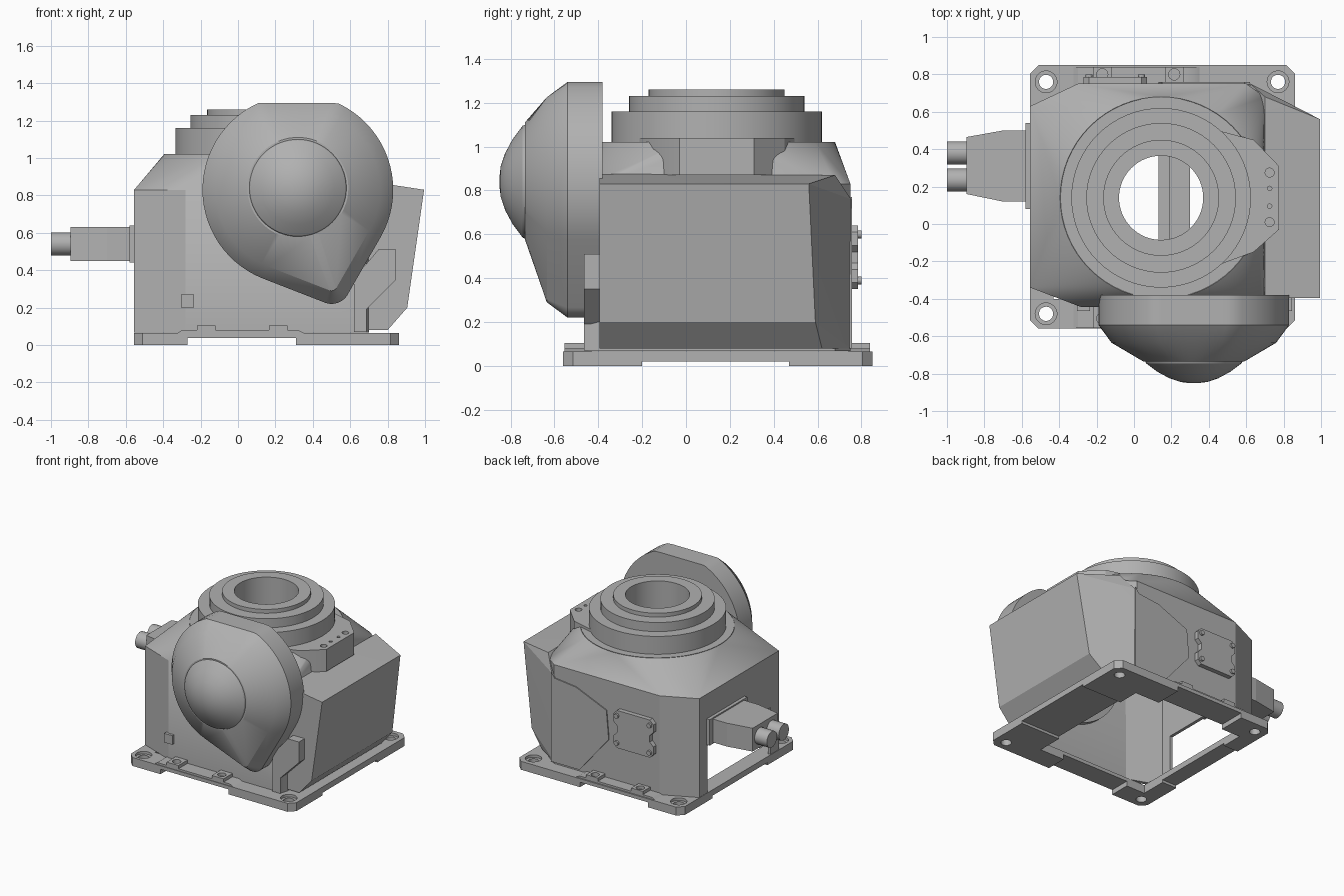
import bpy, bmesh
from math import cos, sin, pi, radians
from mathutils import Matrix, Vector

cube = bpy.data.objects.get("Cube")
if cube:
    bpy.data.objects.remove(cube)

grey = bpy.data.materials.new("cast_grey")
grey.use_nodes = True
colour = (0.44, 0.44, 0.44, 1)
grey.diffuse_color = colour
grey.node_tree.nodes["Principled BSDF"].inputs["Base Color"].default_value = colour


def shade(obj, angle):
    bpy.ops.object.select_all(action='DESELECT')
    obj.select_set(True)
    bpy.context.view_layer.objects.active = obj
    bpy.ops.object.shade_smooth_by_angle(angle=radians(angle))


def finish(name, bm, angle=28):
    bmesh.ops.recalc_face_normals(bm, faces=bm.faces)
    mesh = bpy.data.meshes.new(name)
    bm.to_mesh(mesh)
    bm.free()
    mesh.materials.append(grey)
    obj = bpy.data.objects.new(name, mesh)
    bpy.context.collection.objects.link(obj)
    shade(obj, angle)
    return obj


def add_box(bm, x0, x1, y0, y1, z0, z1):
    m = Matrix.Translation(((x0 + x1) / 2, (y0 + y1) / 2, (z0 + z1) / 2))
    m = m @ Matrix.Diagonal((x1 - x0, y1 - y0, z1 - z0, 1))
    bmesh.ops.create_cube(bm, size=1, matrix=m)


def add_cyl(bm, centre, r, depth, axis='Z', n=32):
    turn = {'Z': Matrix(), 'X': Matrix.Rotation(pi / 2, 4, 'Y'),
            'Y': Matrix.Rotation(pi / 2, 4, 'X')}[axis]
    bmesh.ops.create_cone(bm, cap_ends=True, segments=n, radius1=r, radius2=r,
                          depth=depth, matrix=Matrix.Translation(centre) @ turn)


def hull(points):
    bm = bmesh.new()
    for p in points:
        bm.verts.new(p)
    bmesh.ops.convex_hull(bm, input=bm.verts[:])
    bmesh.ops.dissolve_limit(bm, angle_limit=0.01, verts=bm.verts[:], edges=bm.edges[:])
    return bm


def loft(bm, rings, caps=True):
    for r0, r1 in zip(rings, rings[1:]):
        for i in range(len(r0)):
            j = (i + 1) % len(r0)
            bm.faces.new((r0[i], r0[j], r1[j], r1[i]))
    if caps:
        bm.faces.new(rings[0])
        bm.faces.new(rings[-1])


def prism(bm, outline, lo, hi, axis):
    """Extrude a 2D outline along Y (outline in x, z) or Z (outline in x, y)."""
    place = (lambda a, b, c: (a, c, b)) if axis == 'Y' else (lambda a, b, c: (a, b, c))
    loft(bm, [[bm.verts.new(place(a, b, c)) for a, b in outline] for c in (lo, hi)])


def cut(obj, cutter_bm, angle=28):
    """Subtract a shape made of separate, non-overlapping solids."""
    cutter = finish("cutter", cutter_bm)
    cutter.hide_render = True
    mod = obj.modifiers.new("cut", 'BOOLEAN')
    mod.operation, mod.solver, mod.object = 'DIFFERENCE', 'EXACT', cutter
    mod.use_self = True
    bpy.context.view_layer.objects.active = obj
    for name in [m.name for m in obj.modifiers if m.type in {'SOLIDIFY', 'BOOLEAN'}]:
        bpy.ops.object.modifier_apply(modifier=name)
    bpy.data.objects.remove(cutter)
    shade(obj, angle)


def circle(cx, cy, r, n=64):
    return [(cx + r * cos(2 * pi * i / n), cy + r * sin(2 * pi * i / n)) for i in range(n)]


CX, CY = 0.145, 0.14
CORNERS = [(x, y) for x in (-0.47, 0.77) for y in (-0.48, 0.76)]

# Base frame: chamfered plate, then open middle with bolt holes, then foot notches
c = 0.045
bm = bmesh.new()
prism(bm, [(-0.555 + c, -0.56), (0.86 - c, -0.56), (0.86, -0.56 + c), (0.86, 0.85 - c),
           (0.86 - c, 0.85), (-0.555 + c, 0.85), (-0.555, 0.85 - c), (-0.555, -0.56 + c)],
      0, 0.065, 'Z')
base = finish("base_frame", bm)
bm = bmesh.new()
add_box(bm, -0.43, 0.52, -0.4, 0.64, -0.1, 0.2)
for x, y in CORNERS:
    add_cyl(bm, (x, y, 0), 0.038, 0.3)
cut(base, bm)
bm = bmesh.new()
for x, y in CORNERS:
    add_cyl(bm, (x, y, 0.095), 0.058, 0.1)
for y0, y1 in ((-0.7, -0.38), (0.62, 0.95)):
    add_box(bm, -0.27, 0.31, y0, y1, -0.1, 0.038)
for x0, x1 in ((-0.7, -0.41), (0.5, 0.95)):
    add_box(bm, x0, x1, -0.2, 0.47, -0.1, 0.02)
cut(base, bm)

# Raised drilled strips with two tabs on the front and back rails
for side, y0, y1 in (("front", -0.555, -0.43), ("back", 0.74, 0.84)):
    bm = bmesh.new()
    prism(bm, [(-0.33, 0.06), (-0.3, 0.08), (-0.22, 0.08), (-0.22, 0.105), (-0.12, 0.105),
               (-0.12, 0.08), (0.165, 0.08), (0.165, 0.105), (0.265, 0.105),
               (0.265, 0.08), (0.32, 0.08), (0.36, 0.06)], y0, y1, 'Y')
    tabs = finish(side + "_rail_tabs", bm)
    bm = bmesh.new()
    for x in (-0.17, 0.215):
        add_cyl(bm, (x, -0.505 if y0 < 0 else 0.8, 0.115), 0.03, 0.07, n=24)
    cut(tabs, bm)

# Hollow body: straight chamfered walls blending into a round shoulder
plan = [(-0.555, -0.34), (-0.28, -0.445), (0.685, -0.445), (0.7, -0.39), (0.7, 0.68),
        (0.6, 0.75), (-0.3, 0.75), (-0.555, 0.63)]
pts = [(x, y, z) for x, y in plan for z in (0.067, 0.83)]
pts += [(x, y, 1.02) for x, y in circle(CX, CY, 0.54)]
bm = hull(pts)
flat = [f for f in bm.faces if abs(f.normal.z) > 0.99]
bmesh.ops.delete(bm, geom=flat, context='FACES')
body = finish("body_shell", bm)
wall = body.modifiers.new("wall", 'SOLIDIFY')
wall.thickness, wall.offset = 0.03, -1
bm = bmesh.new()
add_box(bm, -0.7, -0.45, -0.24, 0.53, 0, 0.43)
cut(body, bm, 15)

# Stepped turntable rings with a through bore
profile = [(0.225, 0.99), (0.53, 0.99), (0.538, 1.022), (0.48, 1.022), (0.48, 1.16),
           (0.4, 1.16), (0.4, 1.23), (0.31, 1.23), (0.31, 1.26), (0.225, 1.26)]
bm = bmesh.new()
rings = [[bm.verts.new((x, y, z)) for x, y in circle(CX, CY, r)] for r, z in profile]
loft(bm, rings + rings[:1], caps=False)
finish("turntable_rings", bm)

# Inner crossbeam under the bore
bm = bmesh.new()
prism(bm, [(0.13, 0.6), (0.3, 0.6), (0.3, 0.64), (0.19, 0.64), (0.19, 0.68), (0.13, 0.68)],
      -0.42, 0.73, 'Y')
finish("inner_beam", bm)

# Stop block on the turntable side
bm = bmesh.new()
prism(bm, [(0.45, -0.22), (0.64, -0.15), (0.775, -0.03), (0.775, 0.31),
           (0.64, 0.45), (0.45, 0.5)], 0.87, 1.04, 'Z')
stop = finish("stop_block", bm)
bm = bmesh.new()
for y, r in ((0.275, 0.024), (0.19, 0.012), (0.095, 0.012), (0.01, 0.024)):
    add_cyl(bm, (0.725, y, 1.04), r, 0.08, n=16)
cut(stop, bm)

# Side housing with sloped outer face and angled back
finish("side_housing", hull([
    (0.6, -0.395, 0.08), (0.8, -0.395, 0.08), (0.905, -0.395, 0.2),
    (0.995, -0.395, 0.83), (0.7, -0.395, 0.875), (0.995, 0.56, 0.83),
    (0.905, 0.59, 0.2), (0.8, 0.62, 0.08), (0.7, 0.68, 0.87),
    (0.62, 0.752, 0.76), (0.6, 0.752, 0.08)]), 10)

# Thin rear cover with a stepped edge
bm = bmesh.new()
prism(bm, [(0.62, 0.77), (0.59, 0.73), (0.41, 0.71), (0.15, 0.6), (0.13, 0.38),
           (0.38, 0.08), (0.62, 0.08)], 0.745, 0.758, 'Y')
finish("rear_cover", bm)

# Front bracket and small front block
bm = bmesh.new()
prism(bm, [(0.75, 0.51), (0.845, 0.51), (0.845, 0.35), (0.687, 0.19), (0.687, 0.07),
           (0.62, 0.07), (0.62, 0.36), (0.7, 0.45)], -0.465, -0.39, 'Y')
finish("front_bracket", bm)
bm = bmesh.new()
add_box(bm, -0.305, -0.235, -0.465, -0.42, 0.2, 0.27)
finish("front_block", bm)

# Rear service panel with corner bolts
bm = bmesh.new()
prism(bm, [(-0.27, 0.38), (-0.24, 0.35), (0.04, 0.35), (0.07, 0.38), (0.07, 0.44),
           (0.04, 0.47), (0.04, 0.52), (0.07, 0.55), (0.07, 0.61), (0.04, 0.64),
           (-0.24, 0.64), (-0.27, 0.61), (-0.27, 0.55), (-0.24, 0.52), (-0.24, 0.47),
           (-0.27, 0.44)], 0.74, 0.785, 'Y')
for x in (-0.24, 0.04):
    for z in (0.39, 0.6):
        add_cyl(bm, (x, 0.785, z), 0.018, 0.03, 'Y', 16)
finish("rear_panel", bm)

# Connector housing, flange and two plugs
bm = bmesh.new()
prism(bm, [(-0.895, 0.16), (-0.7, 0.12), (-0.54, 0.12), (-0.54, 0.5),
           (-0.7, 0.5), (-0.895, 0.465)], 0.45, 0.63, 'Z')
add_box(bm, -0.58, -0.54, 0.08, 0.54, 0.44, 0.64)
finish("connector_housing", bm, 5)
for side, y in (("left", 0.235), ("right", 0.38)):
    bm = bmesh.new()
    add_cyl(bm, (-0.93, y, 0.54), 0.062, 0.14, 'X')
    finish(side + "_plug", bm)

# Neck joining the body to the drive cover
bm = bmesh.new()
add_cyl(bm, (0.2, -0.34, 0.76), 0.26, 0.12, 'Y', 48)
finish("cover_neck", bm)

# Teardrop drive cover: tapered teardrop flank with a round dome on its face
HUB = Vector((0.32, 0.84))


def teardrop(inset):
    out = []
    for i in range(57):
        a = radians(-30 + 278.8 * i / 56)
        r = 0.51 - inset
        out.append((0.32 + r * cos(a), min(0.83 + r * sin(a), 1.295 - inset)))
    for i in range(15):
        a = radians(248.8 + 81.2 * (i + 0.5) / 15)
        r = 0.1 - inset
        out.append((0.5 + r * cos(a), 0.32 + r * sin(a)))
    return out


rim = [HUB + (Vector(p) - HUB).normalized() * 0.27 for p in teardrop(0)]
flank = [(-0.38, teardrop(0)), (-0.54, teardrop(0)), (-0.635, teardrop(0.07)), (-0.735, rim)]
dome = [(-0.73, 0.262), (-0.745, 0.255), (-0.79, 0.195), (-0.825, 0.13),
        (-0.845, 0.07), (-0.851, 0.02)]
for name, sections in (("drive_cover", flank),
                       ("cover_dome", [(y, circle(*HUB, r)) for y, r in dome])):
    bm = bmesh.new()
    loft(bm, [[bm.verts.new((x, y, z)) for x, z in ring] for y, ring in sections])
    finish(name, bm)
